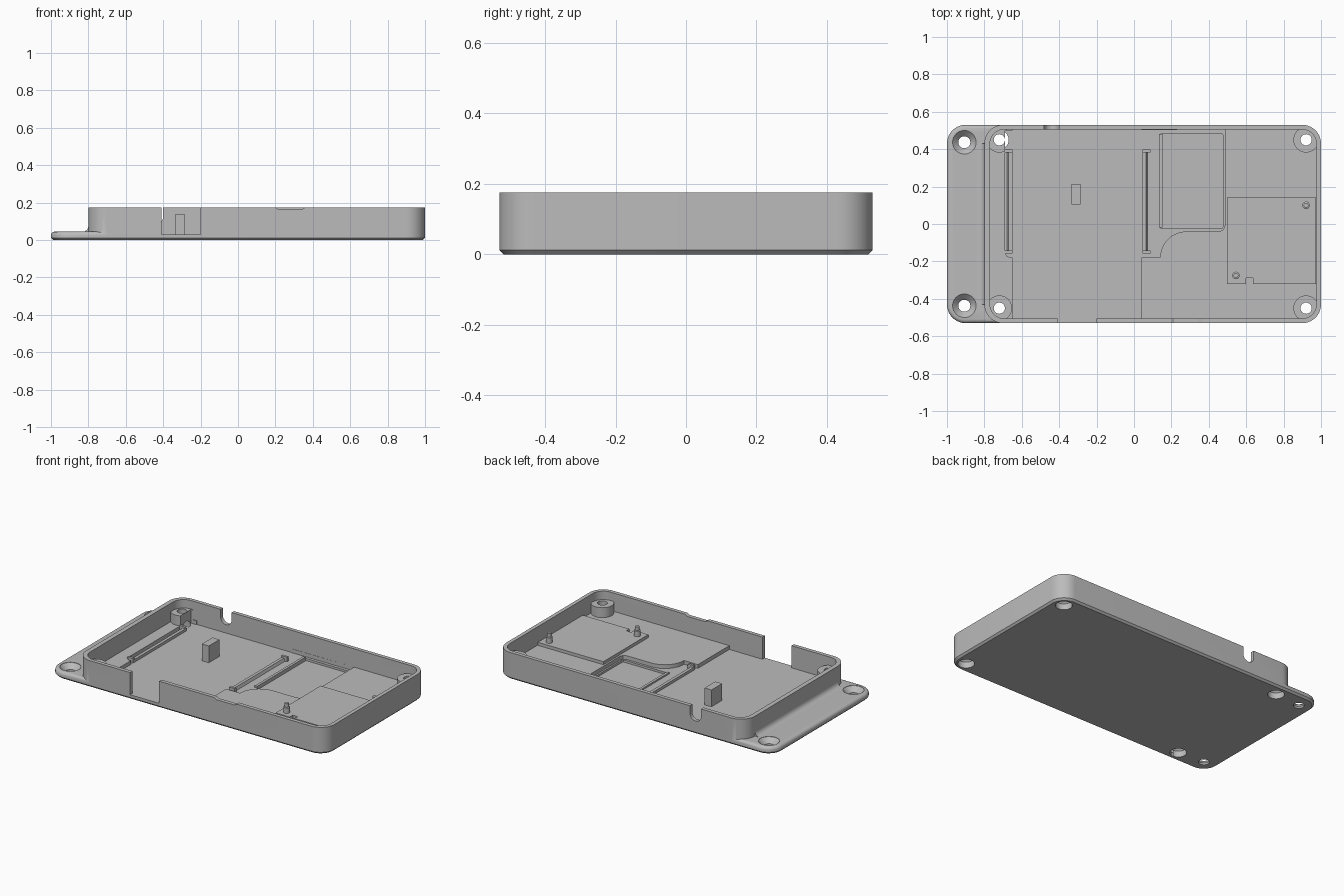
import bpy, bmesh
from math import sin, cos, pi, radians

if "Cube" in bpy.data.objects:
    bpy.data.objects.remove(bpy.data.objects["Cube"], do_unlink=True)

grey = bpy.data.materials.new("plastic_grey")
grey.use_nodes = True
colour = (0.5, 0.5, 0.5, 1)
grey.diffuse_color = colour
grey.node_tree.nodes["Principled BSDF"].inputs["Base Color"].default_value = colour

FLOOR, DECK, TOP = 0.03, 0.055, 0.175
HIGH = 0.3


def loft(name, loops):
    """Solid through matching rings of points, capped at both ends."""
    bm = bmesh.new()
    rings = [[bm.verts.new(p) for p in ring] for ring in loops]
    n = len(rings[0])
    for a, b in zip(rings, rings[1:]):
        for i in range(n):
            j = (i + 1) % n
            bm.faces.new((a[i], a[j], b[j], b[i]))
    bm.faces.new(rings[0][::-1])
    bm.faces.new(rings[-1])
    bmesh.ops.recalc_face_normals(bm, faces=bm.faces)
    mesh = bpy.data.meshes.new(name)
    bm.to_mesh(mesh)
    bm.free()
    mesh.materials.append(grey)
    ob = bpy.data.objects.new(name, mesh)
    bpy.context.collection.objects.link(ob)
    return ob


def prism(name, pts, z0, z1):
    return loft(name, [[(x, y, z) for x, y in pts] for z in (z0, z1)])


def side_prism(name, pts, y0, y1):
    return loft(name, [[(x, y, z) for x, z in pts] for y in (y0, y1)])


def box(name, x0, x1, y0, y1, z0, z1):
    return prism(name, [(x0, y0), (x1, y0), (x1, y1), (x0, y1)], z0, z1)


def rounded(name, x0, x1, y0, y1, r, layers, steps=10):
    """Rounded slab; each layer is (height, inset)."""
    loops = []
    for z, d in layers:
        ring = []
        for k, (cx, cy) in enumerate([(x1 - r, y1 - r), (x0 + r, y1 - r),
                                      (x0 + r, y0 + r), (x1 - r, y0 + r)]):
            for i in range(steps + 1):
                t = (k + i / steps) * pi / 2
                ring.append((cx + (r - d) * cos(t), cy + (r - d) * sin(t), z))
        loops.append(ring)
    return loft(name, loops)


def turned(name, x, y, profile, n=32):
    """Round solid from a (radius, height) profile."""
    return loft(name, [[(x + r * cos(2 * pi * i / n), y + r * sin(2 * pi * i / n), z)
                        for i in range(n)] for r, z in profile])


def combine(target, tool, op):
    tool.hide_render = True
    mod = target.modifiers.new("cut", "BOOLEAN")
    mod.operation, mod.solver, mod.object = op, "EXACT", tool
    bpy.context.view_layer.update()
    deps = bpy.context.evaluated_depsgraph_get()
    mesh = bpy.data.meshes.new_from_object(target.evaluated_get(deps))
    target.modifiers.clear()
    target.data = mesh
    bpy.data.objects.remove(tool, do_unlink=True)


# Tray body with the mounting flange on one end
body = rounded("case_body", -0.8, 1, -0.53, 0.53, 0.1,
               [(0, 0.012), (0.012, 0), (TOP, 0)])
flange = rounded("flange", -1, -0.55, -0.53, 0.53, 0.1,
                 [(0, 0.012), (0.012, 0), (0.028, 0), (0.036, 0.003),
                  (0.042, 0.009), (0.045, 0.018)])
combine(body, flange, "UNION")
fillet = [(-0.78, 0.03), (-0.83, 0.03), (-0.83, 0.045)]
fillet += [(-0.83 + 0.03 * sin(t), 0.075 - 0.03 * cos(t))
           for t in [radians(a) for a in (20, 40, 60, 80)]]
fillet += [(-0.8, 0.075), (-0.78, 0.075)]
combine(body, side_prism("flange_fillet", fillet, -0.43, 0.43), "UNION")

# Hollow inside
combine(body, rounded("cavity", -0.77, 0.975, -0.505, 0.505, 0.075,
                      [(DECK, 0), (HIGH, 0)]), "DIFFERENCE")

# Corner screw bosses
bosses = [(x, y) for x in (-0.72, 0.92) for y in (-0.45, 0.45)]
for x, y in bosses:
    combine(body, turned("boss", x, y, [(0.068, 0.04), (0.068, 0.12)]), "UNION")

# Sunken floor: full-width bay, then stepped bay with a curved corner
combine(body, box("bay", -0.65, 0.04, -0.505, 0.505, FLOOR, HIGH), "DIFFERENCE")
bay = [(-0.69, 0.5), (-0.69, -0.15), (-0.68, -0.172), (-0.66, -0.18)]
bay += [(0.28 - 0.14 * cos(t), -0.18 + 0.14 * sin(t))
        for t in [i * pi / 20 for i in range(11)]]
bay += [(0.455, -0.04), (0.477, -0.031), (0.486, -0.01), (0.486, 0.505)]
combine(body, prism("stepped_bay", bay, FLOOR, HIGH), "DIFFERENCE")
combine(body, rounded("screen_pocket", 0.14, 0.475, -0.025, 0.485, 0.012,
                      [(0.016, 0), (HIGH, 0)], 3), "DIFFERENCE")

# Wall openings: wide front gap, shallow front dip, round-bottomed back notch
combine(body, box("front_gap", -0.41, -0.2, -0.6, -0.48, FLOOR, HIGH), "DIFFERENCE")
dip = [(0.2, HIGH), (0.2, TOP), (0.215, 0.165), (0.345, 0.165), (0.36, TOP), (0.36, HIGH)]
combine(body, side_prism("front_dip", dip, -0.6, -0.48), "DIFFERENCE")
notch = [(-0.44 - 0.04 * cos(t), 0.125 - 0.04 * sin(t))
         for t in [i * pi / 12 for i in range(13)]]
notch += [(-0.4, HIGH), (-0.48, HIGH)]
combine(body, side_prism("back_notch", notch, 0.48, 0.6), "DIFFERENCE")

# Screw holes: recessed from below in the bosses, countersunk from above in the flange
for x, y in bosses:
    combine(body, turned("boss_hole", x, y, [(0.05, -0.05), (0.05, 0.04), (0.03, 0.06),
                                             (0.03, HIGH)]), "DIFFERENCE")
for y in (-0.437, 0.437):
    combine(body, turned("flange_hole", -0.907, y, [(0.032, -0.05), (0.032, 0.012),
                                                    (0.063, 0.043), (0.063, HIGH)]), "DIFFERENCE")

# Raised board seat with a small edge notch and two locating pins
seat = [(0.498, -0.322), (0.6, -0.322), (0.6, -0.29), (0.635, -0.29), (0.635, -0.322),
        (0.972, -0.322), (0.972, 0.143), (0.498, 0.143)]
parts = [body, prism("board_seat", seat, DECK - 0.01, 0.075)]
for x, y in [(0.545, -0.275), (0.92, 0.1)]:
    parts.append(turned("locating_pin", x, y, [(0.02, 0.07), (0.02, 0.11), (0.013, 0.112),
                                               (0.013, 0.135)], 20))

# Support post, side rails with end tabs, screen ledge
parts.append(box("support_post", -0.335, -0.285, 0.105, 0.215, 0.02, 0.14))
for x, s in [(-0.65, -1), (0.045, 1)]:
    rail = [(x, 0.02), (x, 0.048), (x + s * 0.02, 0.048), (x + s * 0.032, 0.02)]
    parts.append(side_prism("side_rail", rail, -0.15, 0.395))
    for y in (-0.15, 0.39):
        a, b = sorted((x, x + s * 0.042))
        parts.append(box("rail_tab", a, b, y - 0.008, y + 0.008, 0.02, 0.06))
parts.append(box("screen_ledge", 0.135, 0.152, -0.02, 0.48, 0.01, 0.04))

# Smooth the round surfaces, keep the edges crisp
bpy.ops.object.select_all(action="DESELECT")
for ob in parts:
    ob.select_set(True)
bpy.context.view_layer.objects.active = body
bpy.ops.object.shade_smooth_by_angle(angle=radians(30))
